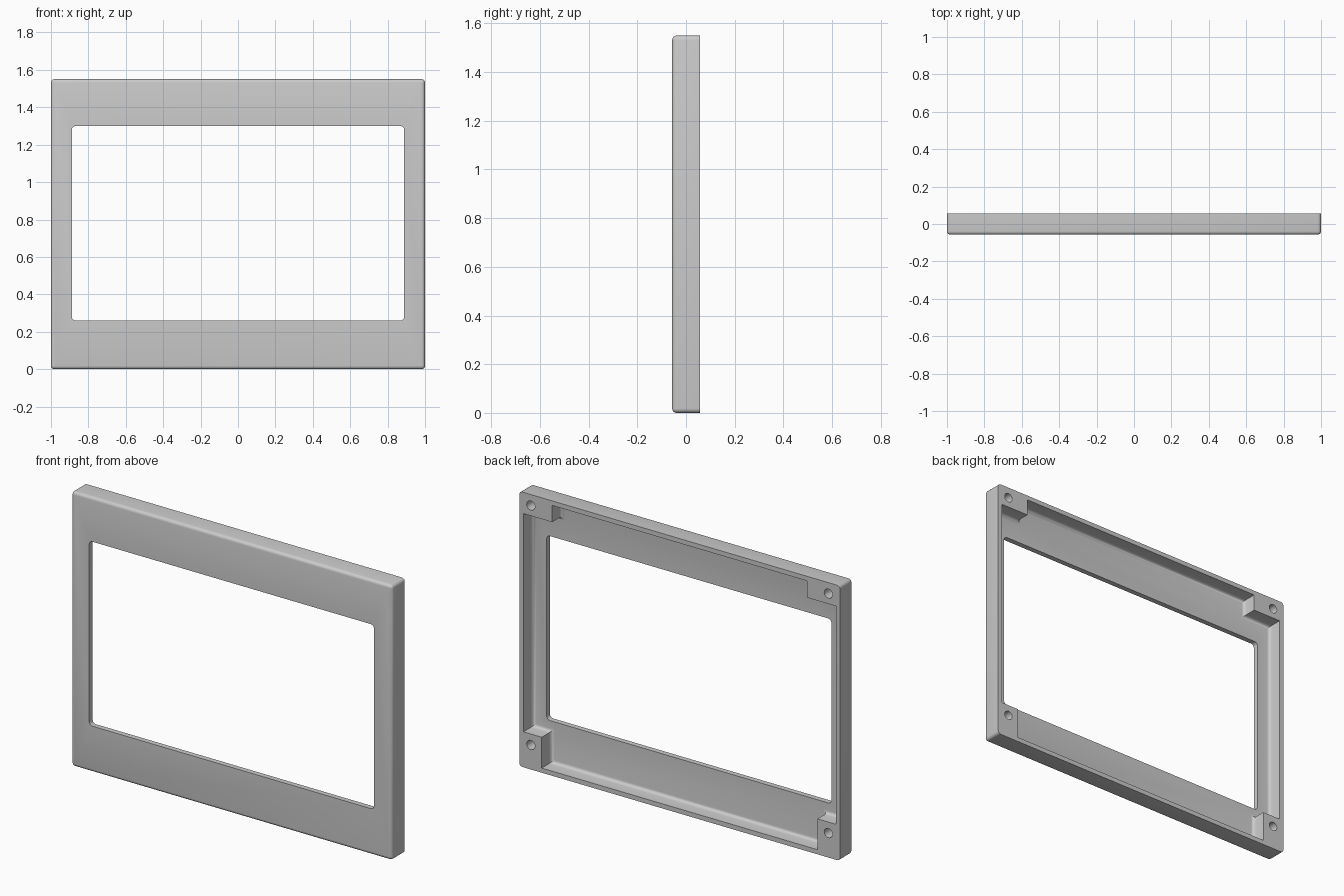
import bpy, bmesh, math
from mathutils import Vector

W, H = 1.0, 1.55            # half width, full height
FRONT, BACK = -0.057, 0.057
PLATE = FRONT + 0.03        # inner face of the front plate
WALL = 0.026

if "Cube" in bpy.data.objects:
    bpy.data.objects.remove(bpy.data.objects["Cube"], do_unlink=True)

grey = bpy.data.materials.new("plain grey")
grey.use_nodes = True
GREY = (0.6, 0.6, 0.6, 1)
grey.diffuse_color = GREY
grey.node_tree.nodes["Principled BSDF"].inputs["Base Color"].default_value = GREY


def bevel(bm, rule, radius, segments=4):
    """Round the edges whose two end points satisfy the rule."""
    edges = [e for e in bm.edges if rule(*(v.co for v in e.verts))]
    bmesh.ops.bevel(bm, geom=edges, offset=radius, segments=segments,
                    profile=0.5, affect='EDGES', clamp_overlap=True)


def prism(name, outline, y0, y1, corner=0, front=0):
    """Extrude an x-z outline along y, rounding its corners and front rim."""
    bm = bmesh.new()
    face = bm.faces.new([bm.verts.new((x, y0, z)) for x, z in outline])
    ext = bmesh.ops.extrude_face_region(bm, geom=[face])
    moved = [g for g in ext["geom"] if isinstance(g, bmesh.types.BMVert)]
    bmesh.ops.translate(bm, verts=moved, vec=Vector((0, y1 - y0, 0)))
    bmesh.ops.recalc_face_normals(bm, faces=bm.faces)
    if corner:
        bevel(bm, lambda a, b: abs(a.y - b.y) > 1e-4, corner)
    if front:
        bevel(bm, lambda a, b: max(a.y, b.y) < y0 + 1e-4, front)
    mesh = bpy.data.meshes.new(name)
    bm.to_mesh(mesh)
    bm.free()
    mesh.materials.append(grey)
    obj = bpy.data.objects.new(name, mesh)
    bpy.context.collection.objects.link(obj)
    return obj


def rect(half, z0, z1):
    return [(-half, z0), (half, z0), (half, z1), (-half, z1)]


def circle(cx, cz, r, n=24):
    return [(cx + r * math.cos(2 * math.pi * i / n),
             cz + r * math.sin(2 * math.pi * i / n)) for i in range(n)]


# Outer shell with a rounded front rim and corners
frame = prism("screen_frame", rect(W, 0, H), FRONT, BACK, corner=0.018, front=0.018)

# Hollow back, notched so that solid screw blocks stay in the corners
side = W - WALL
right_half = [(W - 0.14, WALL), (W - 0.14, 0.2), (side, 0.2),
              (side, H - 0.12), (W - 0.205, H - 0.12), (W - 0.205, H - WALL)]
left_half = [(-x, z) for x, z in reversed(right_half)]
cutters = [prism("cavity_cutter", right_half + left_half, PLATE, BACK + 0.1, front=0.02)]

# Screen opening
cutters.append(prism("opening_cutter", rect(0.888, 0.26, 1.3), FRONT - 0.1, BACK + 0.05, corner=0.02))

# Blind screw holes
for s in (-1, 1):
    for z in (0.138, H - 0.062):
        cutters.append(prism("screw_hole_cutter", circle(s * (W - 0.072), z, 0.026),
                             BACK - 0.07, BACK + 0.1))

bpy.context.view_layer.objects.active = frame
frame.select_set(True)
for cutter in cutters:
    mod = frame.modifiers.new("cut", 'BOOLEAN')
    mod.operation = 'DIFFERENCE'
    mod.solver = 'EXACT'
    mod.object = cutter
    bpy.ops.object.modifier_apply(modifier=mod.name)
    bpy.data.objects.remove(cutter, do_unlink=True)

bpy.ops.object.shade_smooth_by_angle(angle=math.radians(35))
